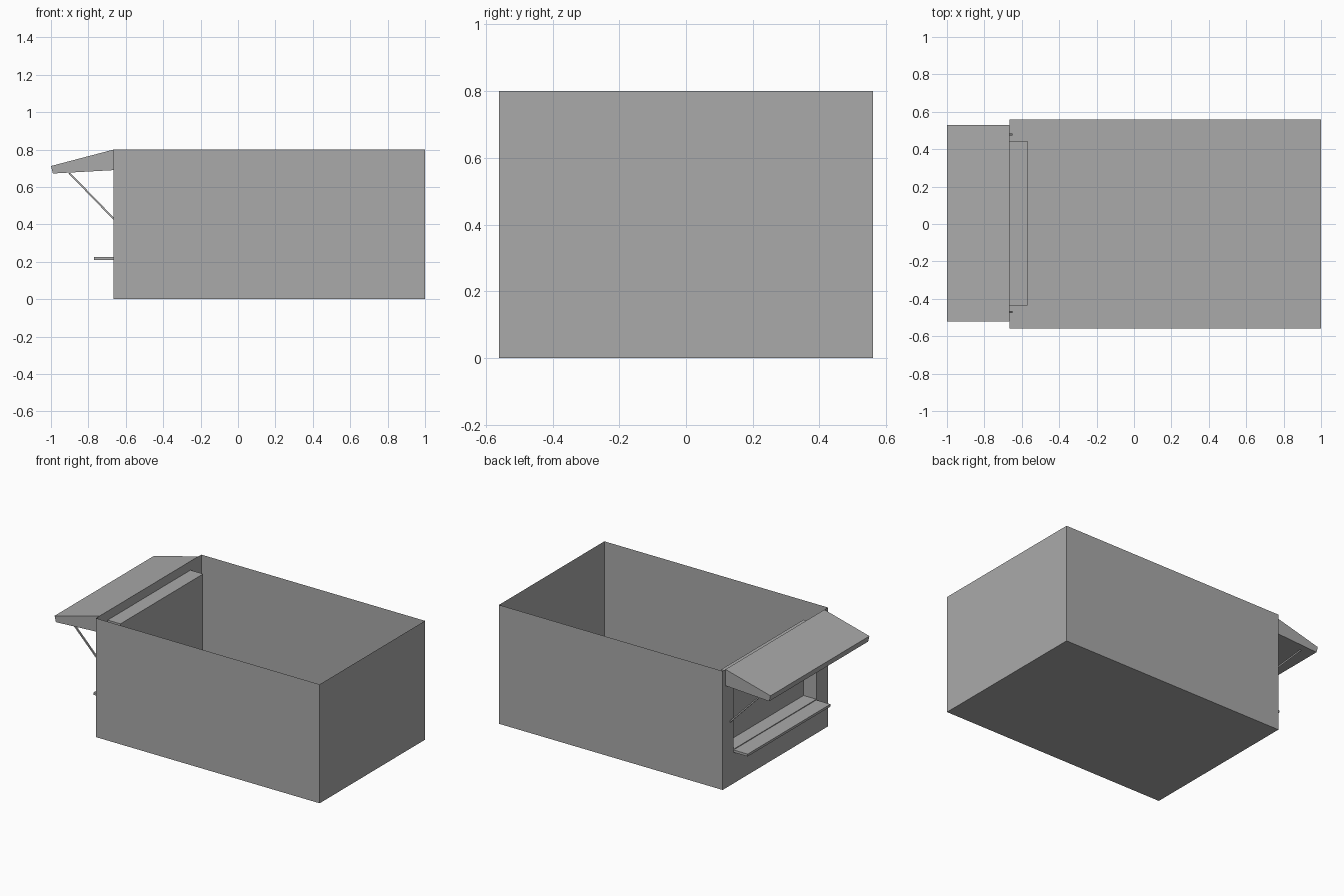
import bpy
import bmesh
from mathutils import Vector

cube = bpy.data.objects.get("Cube")
if cube:
    bpy.data.objects.remove(cube, do_unlink=True)

grey = bpy.data.materials.new("plain grey")
grey.use_nodes = True
grey.diffuse_color = (0.4, 0.4, 0.4, 1)
grey.node_tree.nodes["Principled BSDF"].inputs["Base Color"].default_value = (0.4, 0.4, 0.4, 1)

WALL_X, BACK_X = -0.665, -0.57      # serving wall and back of its niche
MID_Y = 0.004                       # centre line of the serving hatch
HATCH = (MID_Y - 0.44, MID_Y + 0.44, 0.23, 0.74)


def finish(name, bm):
    mesh = bpy.data.meshes.new(name)
    bm.to_mesh(mesh)
    bm.free()
    mesh.materials.append(grey)
    obj = bpy.data.objects.new(name, mesh)
    bpy.context.collection.objects.link(obj)
    return obj


def box_mesh(x0, x1, y0, y1, z0, z1):
    bm = bmesh.new()
    bmesh.ops.create_cube(bm, size=1)
    for v in bm.verts:
        v.co = ((x0 + x1) / 2 + v.co.x * (x1 - x0),
                (y0 + y1) / 2 + v.co.y * (y1 - y0),
                (z0 + z1) / 2 + v.co.z * (z1 - z0))
    return bm


def drop_faces(bm, test):
    doomed = [f for f in bm.faces if test(f)]
    bmesh.ops.delete(bm, geom=doomed, context='FACES')


def prism(name, profile, y0, y1):
    """Extrude an x-z outline along y."""
    bm = bmesh.new()
    face = bm.faces.new([bm.verts.new((x, y0, z)) for x, z in profile])
    ext = bmesh.ops.extrude_face_region(bm, geom=[face])["geom"]
    for v in ext:
        if isinstance(v, bmesh.types.BMVert):
            v.co.y = y1
    bmesh.ops.recalc_face_normals(bm, faces=bm.faces)
    return finish(name, bm)


# Open-topped thin shell, with the hatch cut out of the serving wall
shell = box_mesh(WALL_X, 1, -0.56, 0.56, 0, 0.8)
drop_faces(shell, lambda f: f.normal.z > 0.9)
y0, y1, z0, z1 = HATCH
for axis, values in ((Vector((0, 1, 0)), (y0, y1)), (Vector((0, 0, 1)), (z0, z1))):
    for value in values:
        wall = [f for f in shell.faces if f.normal.x < -0.9]
        geom = wall + list({e for f in wall for e in f.edges}) + list({v for f in wall for v in f.verts})
        bmesh.ops.bisect_plane(shell, geom=geom, plane_co=axis * value, plane_no=axis)


def in_hatch(f):
    c = f.calc_center_median()
    return f.normal.x < -0.9 and y0 < c.y < y1 and z0 < c.z < z1


drop_faces(shell, in_hatch)
finish("booth_shell", shell)

# Niche behind the hatch, open to the outside
niche = box_mesh(WALL_X, BACK_X, *HATCH)
drop_faces(niche, lambda f: f.normal.x < -0.9)
finish("hatch_niche", niche)

# Counter shelf outside the hatch
finish("counter_shelf", box_mesh(-0.77, WALL_X, y0, y1, 0.209, 0.225))

# Sloping awning over the hatch
prism("awning", [(WALL_X, 0.8), (-1, 0.712), (-0.99, 0.672), (WALL_X, 0.69)],
      MID_Y - 0.526, MID_Y + 0.526)

# Two thin diagonal struts holding the awning
for side, name in ((-1, "right_strut"), (1, "left_strut")):
    y = MID_Y + side * 0.475
    prism(name, [(-0.91, 0.676), (-0.897, 0.676), (-0.65, 0.422), (-0.657, 0.415)],
          y - 0.005, y + 0.005)
